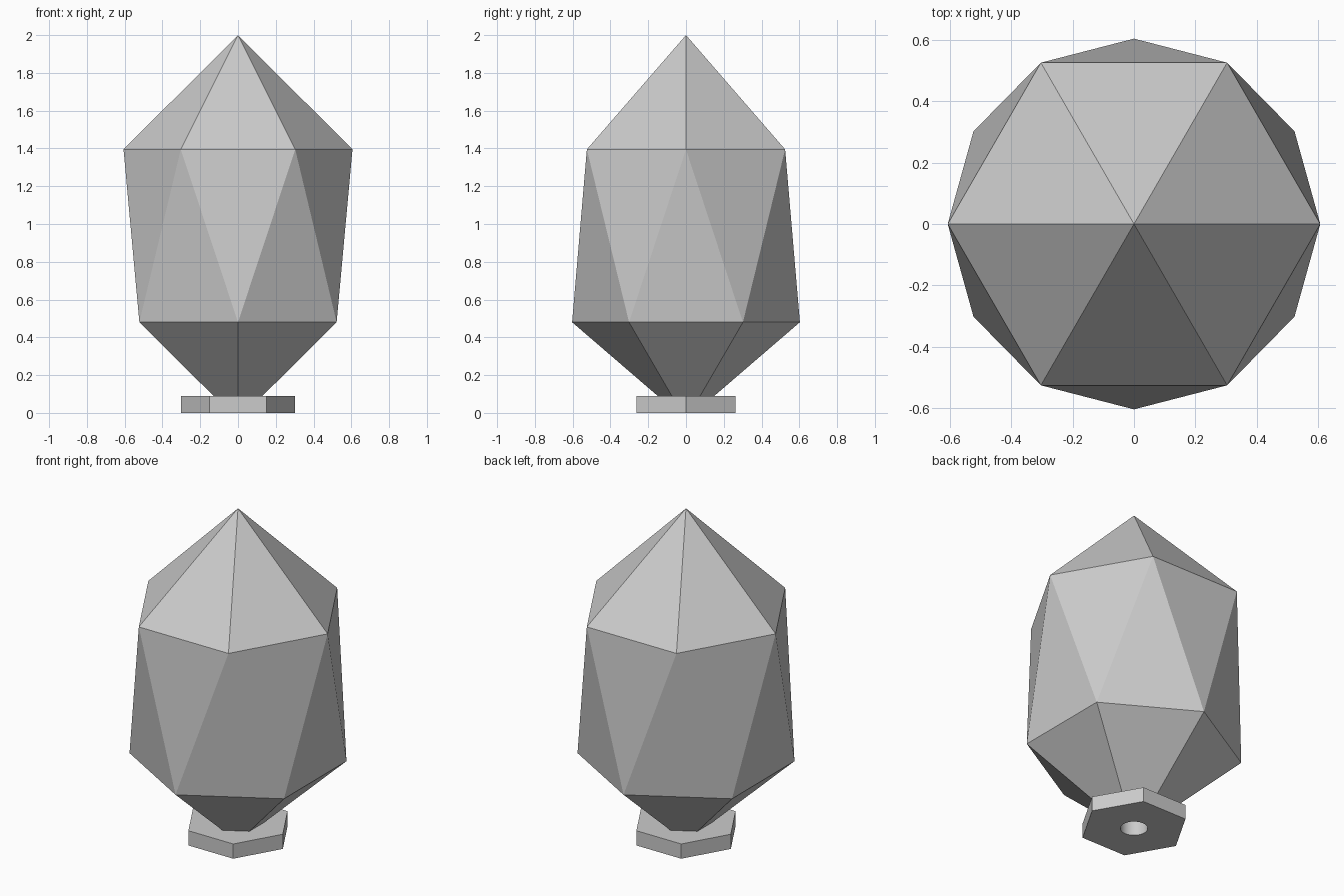
import bpy
import bmesh
from math import cos, sin, radians

default = bpy.data.objects.get("Cube")
if default:
    bpy.data.objects.remove(default, do_unlink=True)

SIDES = 6
STEP = 360 / SIDES
PLATE_H = 0.09

# Single grey colour
GREY = (0.6, 0.6, 0.6, 1)
grey = bpy.data.materials.new("light_grey")
grey.use_nodes = True
grey.diffuse_color = GREY
grey.node_tree.nodes["Principled BSDF"].inputs["Base Color"].default_value = GREY


def ring(bm, radius, z, turn):
    """Hexagon of vertices, its first corner turned from +x by the given angle."""
    angles = [radians(turn + i * STEP) for i in range(SIDES)]
    return [bm.verts.new((radius * cos(a), radius * sin(a), z)) for a in angles]


def cylinder(name, sides, radius, bottom, top, turn=0):
    bpy.ops.mesh.primitive_cylinder_add(
        vertices=sides, radius=radius, depth=top - bottom,
        location=(0, 0, (bottom + top) / 2), rotation=(0, 0, radians(turn)))
    obj = bpy.context.object
    obj.name = name
    return obj


# Crystal body: pointed top, twisted faceted middle, tapered foot
bm = bmesh.new()
foot = ring(bm, 0.15, PLATE_H, STEP / 2)
lower = ring(bm, 0.603, 0.48, STEP / 2)
upper = ring(bm, 0.606, 1.395, 0)
tip = bm.verts.new((0, 0, 2))
for i in range(SIDES):
    j = (i + 1) % SIDES
    bm.faces.new((foot[i], foot[j], lower[j], lower[i]))
    bm.faces.new((lower[i], upper[j], upper[i]))
    bm.faces.new((lower[i], lower[j], upper[j]))
    bm.faces.new((upper[i], upper[j], tip))
bm.faces.new(foot[::-1])
bmesh.ops.recalc_face_normals(bm, faces=bm.faces[:])
mesh = bpy.data.meshes.new("crystal_body")
bm.to_mesh(mesh)
bm.free()
body = bpy.data.objects.new("crystal_body", mesh)
bpy.context.collection.objects.link(body)
mesh.materials.append(grey)

# Hexagonal base plate with a round hole through it
plate = cylinder("base_plate", SIDES, 0.303, 0, PLATE_H, STEP / 2)
plate.data.materials.append(grey)
cutter = cylinder("hole_cutter", 32, 0.076, -0.1, PLATE_H + 0.1)
cutter.data.materials.append(grey)
cut = plate.modifiers.new("hole", "BOOLEAN")
cut.operation = "DIFFERENCE"
cut.solver = "EXACT"
cut.object = cutter
bpy.ops.object.select_all(action="DESELECT")
plate.select_set(True)
bpy.context.view_layer.objects.active = plate
bpy.ops.object.modifier_apply(modifier=cut.name)
bpy.data.objects.remove(cutter, do_unlink=True)
bpy.ops.object.shade_smooth_by_angle(angle=radians(30))
